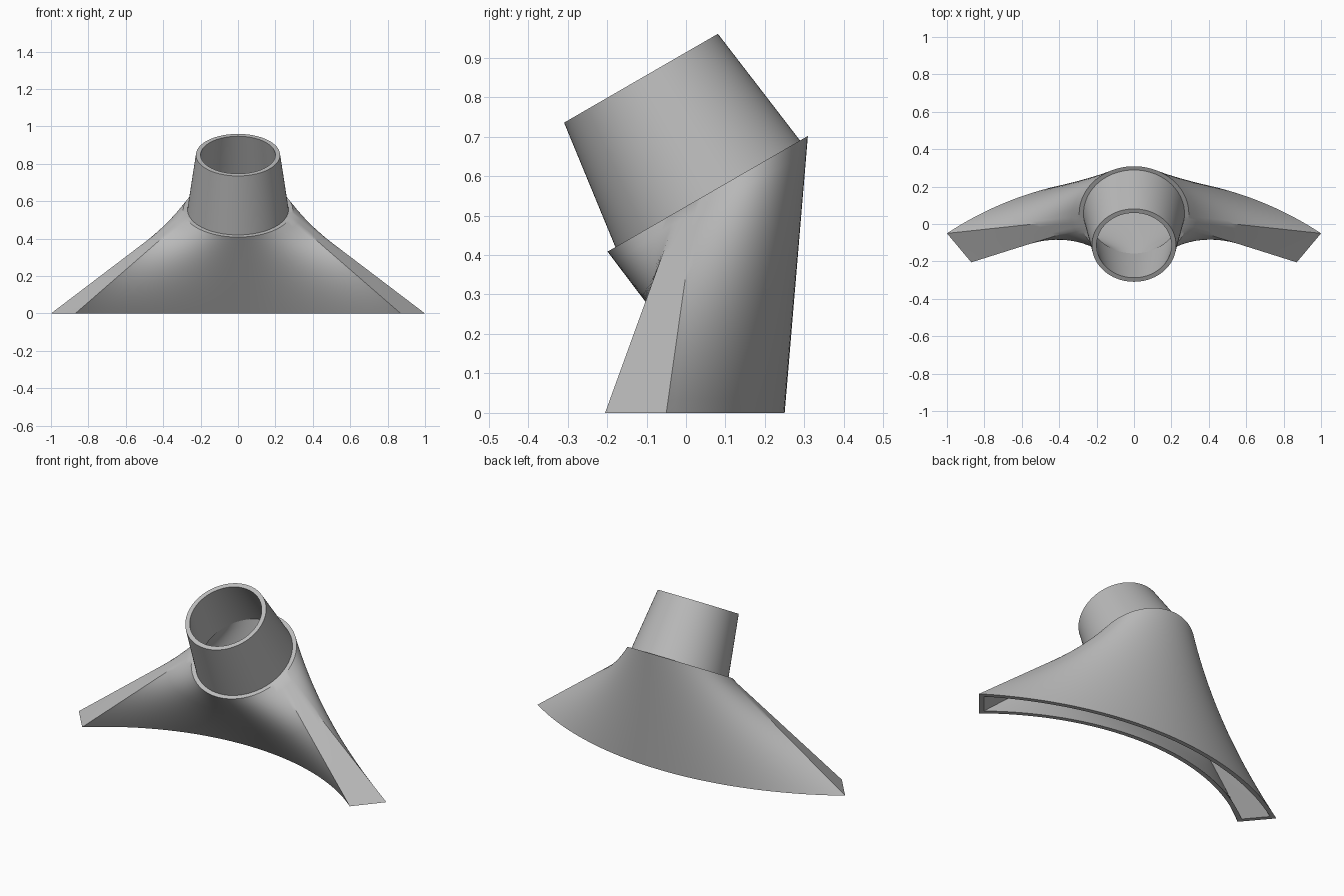
import bpy, bmesh
from math import sin, cos, asin, radians
from mathutils import Vector

cube = bpy.data.objects.get("Cube")
if cube:
    bpy.data.objects.remove(cube)

grey = bpy.data.materials.new("plain_grey")
grey.use_nodes = True
colour = (0.5, 0.5, 0.5, 1)
grey.diffuse_color = colour
grey.node_tree.nodes["Principled BSDF"].inputs["Base Color"].default_value = colour

BACK, END, FRONT, ROWS = 60, 4, 48, 16
TILT = radians(30)
COLLAR = Vector((0, 0.055, 0.555))
AXIS = Vector((0, -sin(TILT), cos(TILT)))


def spread(a, b, n):
    return [a + (b - a) * i / n for i in range(n)]


def arc(corner, mid, n, sign):
    """Shallow arc between mirrored corners; sign 1 runs from +x to -x."""
    rise = mid - corner[1]
    r = (corner[0] ** 2 + rise ** 2) / (2 * rise)
    half = asin(corner[0] / r)
    return [Vector((r * sin(a), mid - r + r * cos(a), 0))
            for a in spread(sign * half, -sign * half, n)]


def slot(back_corner, back_mid, front_corner, front_mid):
    """Curved slot outline on the ground."""
    a, b = (Vector((*c, 0)) for c in (back_corner, front_corner))
    flip = Vector((-1, 1, 1))
    return (arc(back_corner, back_mid, BACK, 1) + spread(a * flip, b * flip, END)
            + arc(front_corner, front_mid, FRONT, -1) + spread(b, a, END))


# Directions around the collar that match the slot outline
ANGLES = [radians(d) for d in spread(-6.5, 186.5, BACK) + spread(186.5, 197, END)
          + spread(197, 343, FRONT) + spread(343, 353.5, END)]


def ring(radius, height=0):
    """Tilted circle at a height along the spout axis."""
    return [COLLAR + AXIS * height + radius
            * Vector((cos(a), sin(a) * cos(TILT), sin(a) * sin(TILT))) for a in ANGLES]


def loft(low, high):
    """Ruled wall, as a list of outlines."""
    return [[p.lerp(q, i / ROWS) for p, q in zip(low, high)] for i in range(ROWS + 1)]


def skin(name, outlines, closed):
    bm = bmesh.new()
    loops = [[bm.verts.new(p) for p in o] for o in outlines]
    pairs = list(zip(loops, loops[1:]))
    if closed:
        pairs.append((loops[-1], loops[0]))
    for lo, hi in pairs:
        for i in range(len(lo)):
            j = (i + 1) % len(lo)
            bm.faces.new((lo[i], lo[j], hi[j], hi[i]))
    bm.normal_update()
    mesh = bpy.data.meshes.new(name)
    bm.to_mesh(mesh)
    bm.free()
    mesh.materials.append(grey)
    obj = bpy.data.objects.new(name, mesh)
    bpy.context.collection.objects.link(obj)
    bpy.ops.object.select_all(action="DESELECT")
    obj.select_set(True)
    bpy.context.view_layer.objects.active = obj
    bpy.ops.object.shade_smooth_by_angle(angle=radians(30))


# Hollow hood from the curved slot up to the tilted collar
outer = slot((1, -0.05), 0.25, (0.87, -0.205), 0.11)
inner = slot((0.963, -0.056), 0.225, (0.867, -0.17), 0.135)
skin("hood", loft(outer, ring(0.293)) + loft(inner, ring(0.245))[::-1], True)

# Tapered open spout standing on the collar
skin("spout", [ring(0.27), ring(0.225, 0.338), ring(0.2, 0.338), ring(0.245)], False)
